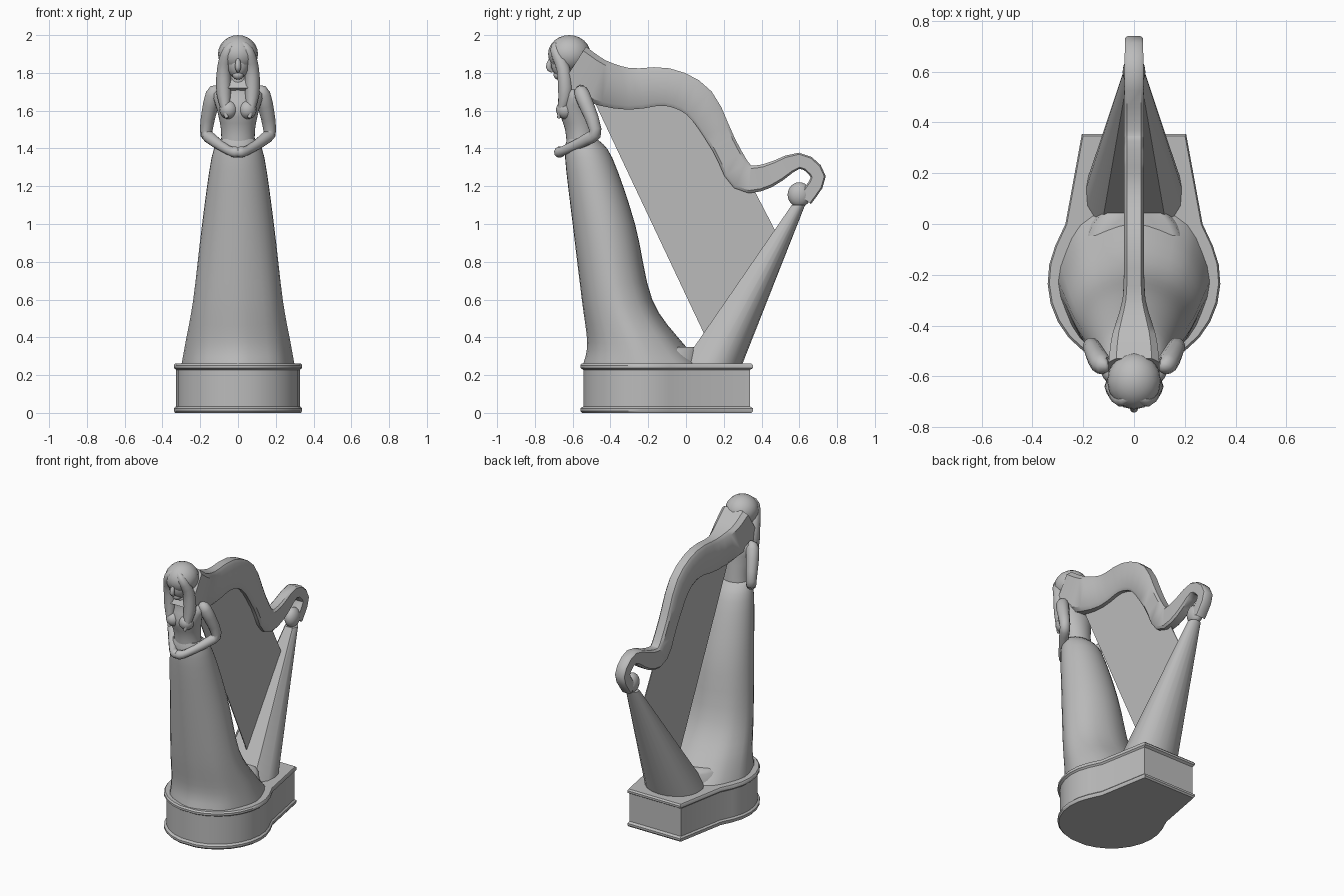
import bpy, bmesh
from math import sin, cos, tau, pi, radians
from mathutils import Vector

cube = bpy.data.objects.get("Cube")
if cube:
    bpy.data.objects.remove(cube)

GREY = (0.5, 0.5, 0.5, 1)
stone = bpy.data.materials.new("grey stone")
stone.use_nodes = True
stone.diffuse_color = GREY
stone.node_tree.nodes["Principled BSDF"].inputs["Base Color"].default_value = GREY


def finish(name, bm, angle):
    """Turn a bmesh into a shaded, coloured object."""
    bmesh.ops.recalc_face_normals(bm, faces=bm.faces)
    mesh = bpy.data.meshes.new(name)
    bm.to_mesh(mesh)
    bm.free()
    mesh.materials.append(stone)
    obj = bpy.data.objects.new(name, mesh)
    bpy.context.collection.objects.link(obj)
    bpy.ops.object.select_all(action='DESELECT')
    obj.select_set(True)
    bpy.context.view_layer.objects.active = obj
    bpy.ops.object.shade_smooth_by_angle(angle=radians(angle))


def loft(name, rings, angle=60):
    """Skin a list of equal-length closed rings and cap both ends."""
    bm = bmesh.new()
    rows = [[bm.verts.new(point) for point in ring] for ring in rings]
    for lower, upper in zip(rows, rows[1:]):
        for i in range(len(lower)):
            bm.faces.new((lower[i - 1], lower[i], upper[i], upper[i - 1]))
    bm.faces.new(rows[0])
    bm.faces.new(rows[-1])
    finish(name, bm, angle)


def ball(name, centre, size):
    bm = bmesh.new()
    bmesh.ops.create_uvsphere(bm, u_segments=16, v_segments=12, radius=1)
    bmesh.ops.scale(bm, vec=size, verts=bm.verts)
    bmesh.ops.translate(bm, vec=centre, verts=bm.verts)
    finish(name, bm, 60)


def spline(keys, steps):
    """Pass a smooth curve through keys of any dimension."""
    keys = [Vector(key) for key in keys]
    padded = [keys[0]] + keys + [keys[-1]]
    samples = []
    for before, start, end, after in zip(padded, padded[1:], padded[2:], padded[3:]):
        for step in range(steps):
            t = step / steps
            leave, arrive = (end - before) / 2, (after - start) / 2
            bend = (end - start) * 3 - leave * 2 - arrive
            twist = (start - end) * 2 + leave + arrive
            samples.append(start + leave * t + bend * t**2 + twist * t**3)
    return samples + [keys[-1]]


def tangents(points):
    """Direction of travel at each point of a path."""
    last = len(points) - 1
    return [(points[min(i + 1, last)] - points[max(i - 1, 0)]).normalized()
            for i in range(len(points))]


def oval(z, half, front, back, fold=0):
    """Horizontal oval ring, optionally rippled into cloth folds."""
    count = 32
    ring = []
    for i in range(count):
        angle = tau * i / count
        swell = 1 + fold * cos(angle * 8)
        ring.append((half * swell * cos(angle),
                     (front + back) / 2 + (back - front) / 2 * swell * sin(angle), z))
    return ring


def tube(name, keys, side=1):
    """Tapered limb along x, y, z, radius keys; side mirrors it."""
    samples = spline(keys, 3)
    path = [Vector((key[0] * side, key[1], key[2])) for key in samples]
    rings = []
    for point, along, key in zip(path, tangents(path), samples):
        across = along.cross(Vector((0, 1, 0.2))).normalized()
        up = along.cross(across)
        rings.append([point + (across * cos(tau * i / 10) + up * sin(tau * i / 10)) * key[3]
                      for i in range(10)])
    loft(name, rings)


# Plinth: round front running into a straight-sided tail, with two rims
flank = [(0.34 * sin(radians(turn)), -0.225 - 0.34 * cos(radians(turn)))
         for turn in range(10, 115, 13)]
flank += [(0.27, 0), (0.205, 0.355)]
outline = flank + [(-x, y) for x, y in reversed(flank)]


def plinth_ring(z, scale):
    return [(x * scale, (y + 0.1) * scale - 0.1, z) for x, y in outline]


rim = ((0, 0.98), (0.01, 1), (0.024, 1), (0.034, 0.965))
top = 0.262
loft("plinth", [plinth_ring(z, scale) for z, scale in rim]
     + [plinth_ring(top - z, scale) for z, scale in reversed(rim)], 35)

# Gown: keys are height, half width, front and back
gown = spline(((0.255, 0.295, -0.54, 0.09), (0.37, 0.275, -0.52, -0.02),
               (0.6, 0.235, -0.55, -0.18), (1, 0.19, -0.6, -0.27),
               (1.35, 0.14, -0.64, -0.39), (1.45, 0.1, -0.63, -0.47)), 4)
loft("gown", [oval(*key, fold=max(0, 0.02 * (1 - key[0]))) for key in gown])

# Train spilling toward the soundbox
loft("gown_train", [oval(z, half, -0.3, 0.09) for z, half in
                    ((0.25, 0.21), (0.33, 0.19), (0.35, 0.16))])

# Bodice, shoulders and throat
bodice = spline(((1.4, 0.09, -0.63, -0.47), (1.5, 0.09, -0.64, -0.48),
                 (1.6, 0.11, -0.67, -0.49), (1.69, 0.13, -0.65, -0.5),
                 (1.735, 0.06, -0.65, -0.54), (1.83, 0.04, -0.66, -0.56)), 3)
loft("bodice", [oval(*key) for key in bodice])

# Head
ball("face", (0, -0.65, 1.855), (0.064, 0.066, 0.085))
ball("chin", (0, -0.675, 1.79), (0.03, 0.026, 0.026))
tube("nose", ((0, -0.71, 1.89, 0.008), (0, -0.727, 1.83, 0.016), (0, -0.705, 1.805, 0.006)))
ball("hair_cap", (0, -0.618, 1.9), (0.106, 0.112, 0.1))

# Mirrored pairs: bust, hair locks and arms meeting at the hands
for label, side in (("left", 1), ("right", -1)):
    ball(label + "_bust", (side * 0.05, -0.638, 1.605), (0.048, 0.05, 0.05))
    tube(label + "_hair_lock", (
        (0.01, -0.68, 1.965, 0.012), (0.05, -0.69, 1.92, 0.03), (0.074, -0.65, 1.82, 0.037),
        (0.074, -0.64, 1.68, 0.038), (0.06, -0.675, 1.56, 0.008)), side)
    tube(label + "_arm", (
        (0.1, -0.555, 1.71, 0.02), (0.13, -0.55, 1.685, 0.042), (0.168, -0.48, 1.5, 0.034),
        (0.14, -0.52, 1.45, 0.032), (0.05, -0.645, 1.39, 0.025),
        (0.01, -0.67, 1.38, 0.03), (-0.02, -0.675, 1.375, 0.012)), side)

# Harp neck: a beam of hair curving back and ending in a scroll
# keys are y, z, thickness and half width
beam = spline(((-0.6, 1.83, 0.26, 0.1), (-0.47, 1.755, 0.24, 0.085),
               (-0.3, 1.715, 0.22, 0.045), (-0.1, 1.725, 0.2, 0.04),
               (0.07, 1.64, 0.18, 0.04), (0.2, 1.42, 0.135, 0.04),
               (0.3, 1.25, 0.15, 0.04), (0.43, 1.255, 0.13, 0.04),
               (0.6, 1.335, 0.085, 0.037), (0.7, 1.25, 0.08, 0.036),
               (0.63, 1.13, 0.08, 0.036)), 3)
spine = [Vector((0, key[0], key[1])) for key in beam]
corners = [(sx, sz) for sx, sz in ((0.7, -1), (1, -0.8), (1, 0.8), (0.7, 1))]
corners += [(-sx, sz) for sx, sz in reversed(corners)]
neck = []
for point, along, key in zip(spine, tangents(spine), beam):
    normal = along.cross(Vector((1, 0, 0)))
    neck.append([point + normal * (key[2] / 2 * sz) + Vector((key[3] * sx, 0, 0))
                 for sx, sz in corners])
loft("harp_neck", neck, 40)
ball("scroll_knob", (0, 0.6, 1.155), (0.045, 0.062, 0.066))

# Soundbox: flat face toward the strings, rounded back, tapering upward
edge = [(0.13, -0.16), (0.185, -0.07)]
edge += [(0.19 * cos(pi * i / 10), 0.16 * sin(pi * i / 10)) for i in range(5)]
box = edge + [(0, 0.16)] + [(-x, y) for x, y in reversed(edge)]
loft("soundbox", [[(x * scale, centre + y * scale, z) for x, y in box]
                  for z, centre, scale in ((0.25, 0.135, 1), (1.1, 0.595, 0.22))], 35)

# Strings as one thin sheet, its top edge hidden inside the neck
sheet = [(-0.5, 1.68), (0.1, 0.41), (0.48, 0.95), (0.34, 1.22), (0.15, 1.5), (-0.05, 1.7)]
loft("strings", [[(x, y, z) for y, z in sheet] for x in (-0.003, 0.003)], 30)
